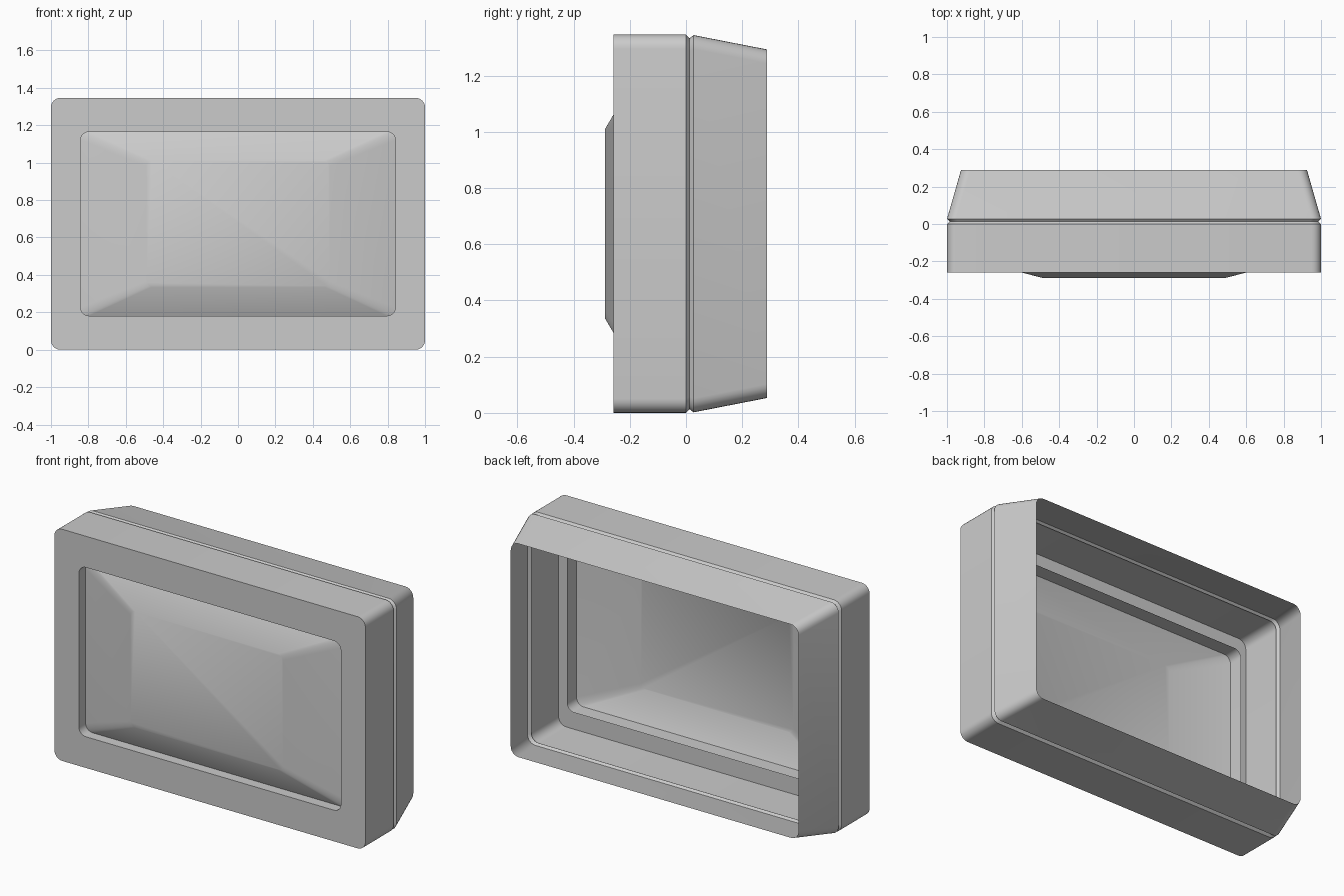
import bpy, bmesh, math

if "Cube" in bpy.data.objects:
    bpy.data.objects.remove(bpy.data.objects["Cube"])

CZ = 0.673          # height of the cabinet's centre
SEG = 6             # segments per rounded corner


def ring(hx, hz, r, y):
    """Rounded rectangle facing -y, centred on the cabinet axis."""
    pts = []
    for k, (sx, sz) in enumerate([(1, 1), (-1, 1), (-1, -1), (1, -1)]):
        for i in range(SEG + 1):
            a = (k + i / SEG) * math.pi / 2
            pts.append((sx * (hx - r) + r * math.cos(a), y,
                        CZ + sz * (hz - r) + r * math.sin(a)))
    return pts


def loft(name, rings, cap=False, angle=35):
    """Skin a surface through successive rings, optionally closing the last."""
    bm = bmesh.new()
    loops = [[bm.verts.new(p) for p in ring(*r)] for r in rings]
    for a, b in zip(loops, loops[1:]):
        for i in range(len(a)):
            j = (i + 1) % len(a)
            bm.faces.new((a[i], a[j], b[j], b[i]))
    if cap:
        bm.faces.new(loops[-1])
    mesh = bpy.data.meshes.new(name)
    bm.to_mesh(mesh)
    bm.free()
    ob = bpy.data.objects.new(name, mesh)
    bpy.context.collection.objects.link(ob)
    bpy.ops.object.select_all(action='DESELECT')
    ob.select_set(True)
    bpy.context.view_layer.objects.active = ob
    bpy.ops.object.shade_smooth_by_angle(angle=math.radians(angle))
    return ob


# Tapered open rear shell, ending in the seam groove
loft("rear_housing", [
    (0.925, 0.62, 0.05, 0.288),
    (1.0, 0.671, 0.05, 0.027),
    (0.985, 0.66, 0.045, 0.013),
])

# Front shell: groove, side wall, flat frame, and the lip running back inside
loft("front_bezel", [
    (0.985, 0.66, 0.045, 0.013),
    (1.0, 0.673, 0.05, 0.0),
    (1.0, 0.673, 0.05, -0.258),
    (0.842, 0.492, 0.045, -0.258),
    (0.842, 0.492, 0.045, -0.11),
])

# Bulging screen set in the opening
loft("screen", [
    (0.842, 0.492, 0.045, -0.197),
    (0.49, 0.337, 0.03, -0.288),
], cap=True)
